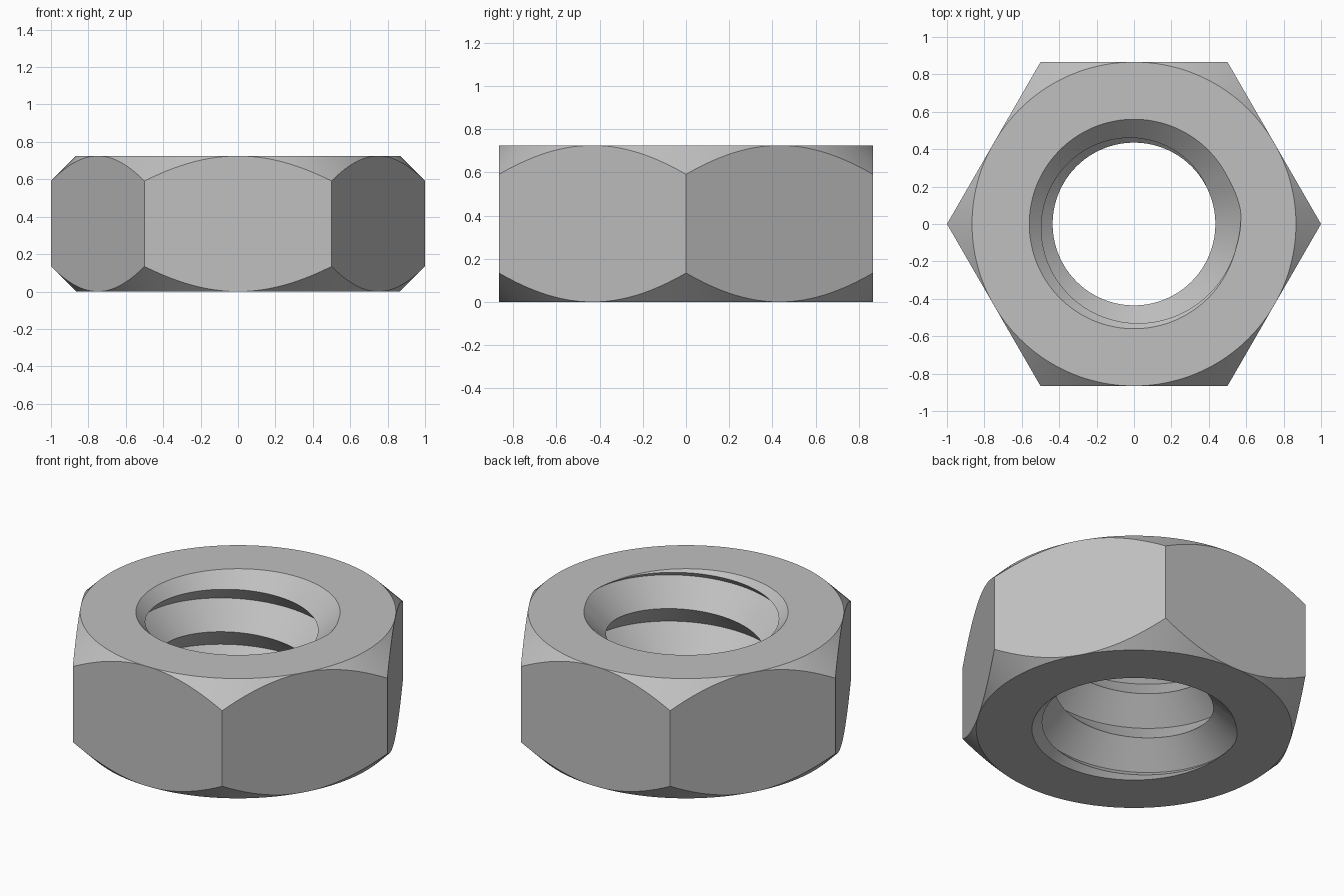
import bpy
import bmesh
from math import cos, radians, tau

cube = bpy.data.objects.get("Cube")
if cube:
    bpy.data.objects.remove(cube)

HEIGHT = 0.725
FLAT = 0.866        # centre to hexagon side, also radius of the flat faces
MINOR, MAJOR = 0.435, 0.575   # thread crest and root radii
SINK = 0.56         # countersink radius at both faces
DEPTH = MAJOR - MINOR
PITCH = 2 * DEPTH   # 45 degree thread flanks
SEGMENTS = 144


def clamp(value, low, high):
    return max(low, min(high, value))


def bore_radius(depth, crest):
    """Threaded hole opened by a 45 degree countersink at each end."""
    phase = (depth - crest) % PITCH
    thread = MINOR + min(phase, PITCH - phase)
    return max(thread, SINK - min(depth, HEIGHT - depth))


def bore_profile(angle):
    """Bore points from the upper rim to the lower rim; the thread is right-handed."""
    first = 0.145 - PITCH * angle / tau
    depths = [0.0]
    for turn in range(-1, 4):
        crest = first + turn * PITCH
        root = crest + DEPTH
        upper = clamp((root + SINK - MAJOR) / 2, crest, root)
        lower = clamp((root + MAJOR - SINK + HEIGHT) / 2, root, root + DEPTH)
        depths += [crest, upper, root, lower]
    depths = [clamp(d, 0, HEIGHT) for d in depths] + [HEIGHT]
    return [(bore_radius(d, first), HEIGHT - d) for d in depths]


def outer_profile(angle):
    """Hexagon side with conical chamfers, from bottom to top."""
    side = FLAT / cos(angle % radians(60) - radians(30))
    cut = side - FLAT
    return [(FLAT, 0), (side, cut), (side, HEIGHT - cut), (FLAT, HEIGHT)]


# Sweep the closed cross-section once around the axis
bm = bmesh.new()
columns = []
for i in range(SEGMENTS + 1):
    angle = tau * i / SEGMENTS
    profile = bore_profile(angle) + outer_profile(angle)
    columns.append([bm.verts.new((r * cos(angle), r * cos(angle - tau / 4), z))
                    for r, z in profile])
for a, b in zip(columns, columns[1:]):
    for j in range(len(a)):
        k = (j + 1) % len(a)
        bm.faces.new((a[j], a[k], b[k], b[j]))
bmesh.ops.remove_doubles(bm, verts=bm.verts, dist=0.0002)
bmesh.ops.recalc_face_normals(bm, faces=bm.faces)

mesh = bpy.data.meshes.new("hex_nut")
bm.to_mesh(mesh)
bm.free()
nut = bpy.data.objects.new("hex_nut", mesh)
bpy.context.collection.objects.link(nut)

# Plain grey metal
grey = bpy.data.materials.new("grey_metal")
grey.use_nodes = True
colour = (0.53, 0.53, 0.53, 1)
grey.diffuse_color = colour
grey.node_tree.nodes["Principled BSDF"].inputs["Base Color"].default_value = colour
mesh.materials.append(grey)

# Smooth round surfaces, crisp edges
bpy.ops.object.select_all(action="DESELECT")
nut.select_set(True)
bpy.context.view_layer.objects.active = nut
bpy.ops.object.shade_smooth_by_angle(angle=radians(30))
